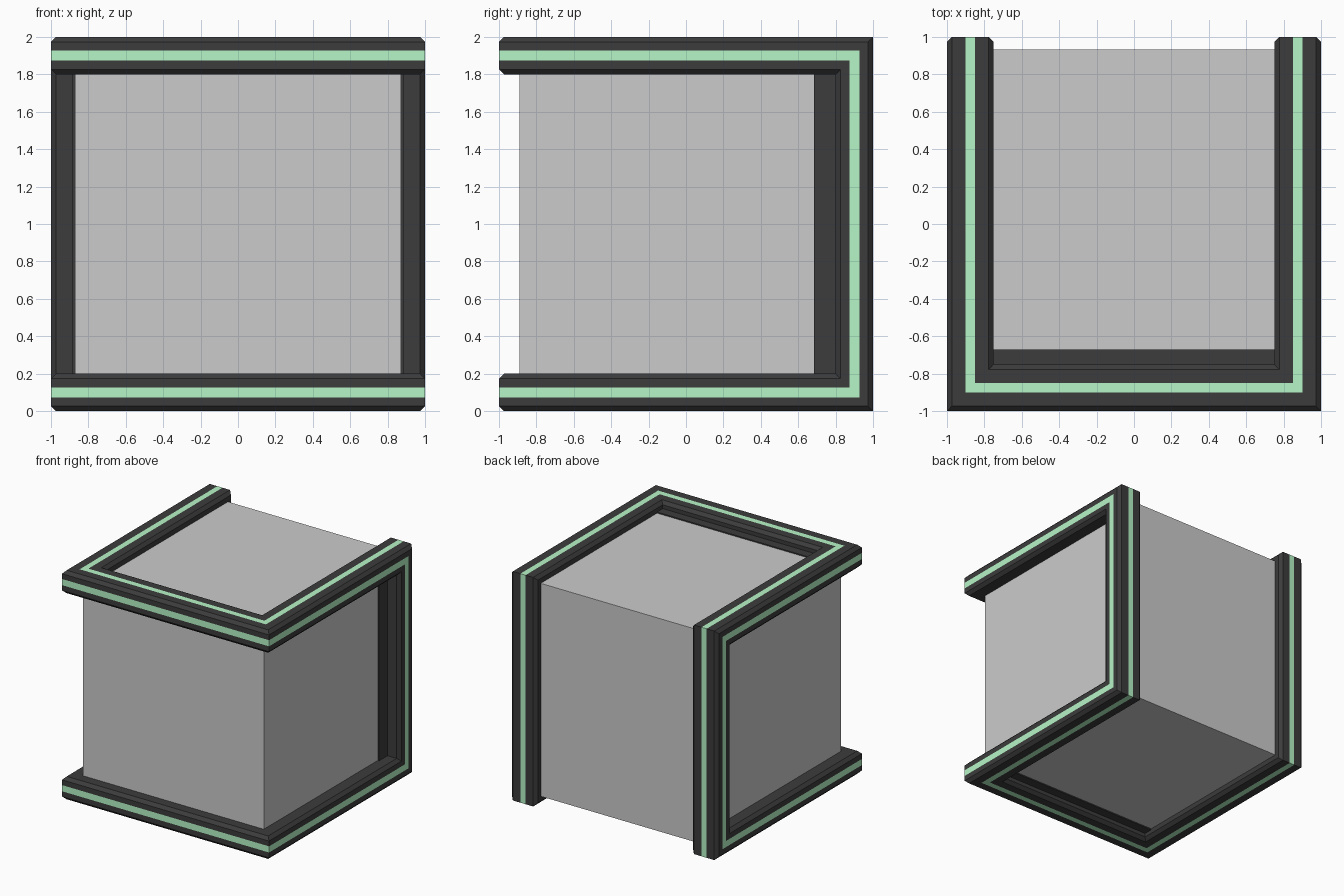
import bpy, bmesh

if "Cube" in bpy.data.objects:
    bpy.data.objects.remove(bpy.data.objects["Cube"])


def material(name, rgb):
    m = bpy.data.materials.new(name)
    m.diffuse_color = (*rgb, 1)
    m.use_nodes = True
    m.node_tree.nodes["Principled BSDF"].inputs["Base Color"].default_value = m.diffuse_color
    return m


BLACK = material("black", (0.045, 0.045, 0.045))
GREEN = material("green", (0.47, 0.92, 0.57))


def finish(name, bm, mats=()):
    bmesh.ops.recalc_face_normals(bm, faces=bm.faces)
    me = bpy.data.meshes.new(name)
    bm.to_mesh(me)
    bm.free()
    for m in mats:
        me.materials.append(m)
    ob = bpy.data.objects.new(name, me)
    bpy.context.collection.objects.link(ob)
    return ob


def box(name, lo, hi, mats=()):
    bm = bmesh.new()
    bmesh.ops.create_cube(bm, size=1)
    for v in bm.verts:
        v.co = [l + (c + 0.5) * (h - l) for c, l, h in zip(v.co, lo, hi)]
    return finish(name, bm, mats)


# Grey cube body
box("body", (-0.872, -0.89, 0.07), (0.872, 0.933, 1.93))

# Edge frame: chamfered profile swept round one closed loop of eight mitred edges
# u runs inward across the top/back faces, v inward across the front/side faces
W, H, C = 0.25, 0.20, 0.027
profile = [(C, 0), (0.10, 0), (0.15, 0), (W - C, 0), (W, C), (W, H - C),
           (W - C, H), (C, H), (0, H - C), (0, 0.127), (0, 0.073), (0, C)]
stripes = (1, 9)  # profile segments coloured green
corners = [(1, -1, 1), (1, 1, 1), (1, 1, 0), (1, -1, 0),
           (-1, -1, 0), (-1, 1, 0), (-1, 1, 1), (-1, -1, 1)]


def corner_point(corner, u, v):
    sx, sy, top = corner
    return (sx * (1 - u), 1 - v if sy > 0 else u - 1, 2 - v if top else v)


bm = bmesh.new()
rings = [[bm.verts.new(corner_point(c, u, v)) for u, v in profile] for c in corners]
n = len(profile)
for i, ring in enumerate(rings):
    nxt = rings[(i + 1) % len(rings)]
    for j in range(n):
        k = (j + 1) % n
        f = bm.faces.new((ring[j], ring[k], nxt[k], nxt[j]))
        f.material_index = 1 if j in stripes else 0
finish("edge_frame", bm, (BLACK, GREEN))

# Recessed black strips beside the front beams and the back posts
for name, z0, z1 in (("top", 1.85, 1.94), ("bottom", 0.06, 0.15)):
    box(f"{name}_front_inner_strip", (-0.8, -0.85, z0), (0.8, -0.671, z1), (BLACK,))
for name, x0, x1 in (("right", 0.8, 0.885), ("left", -0.885, -0.8)):
    box(f"{name}_back_inner_strip", (x0, 0.685, 0.1), (x1, 0.9, 1.9), (BLACK,))
